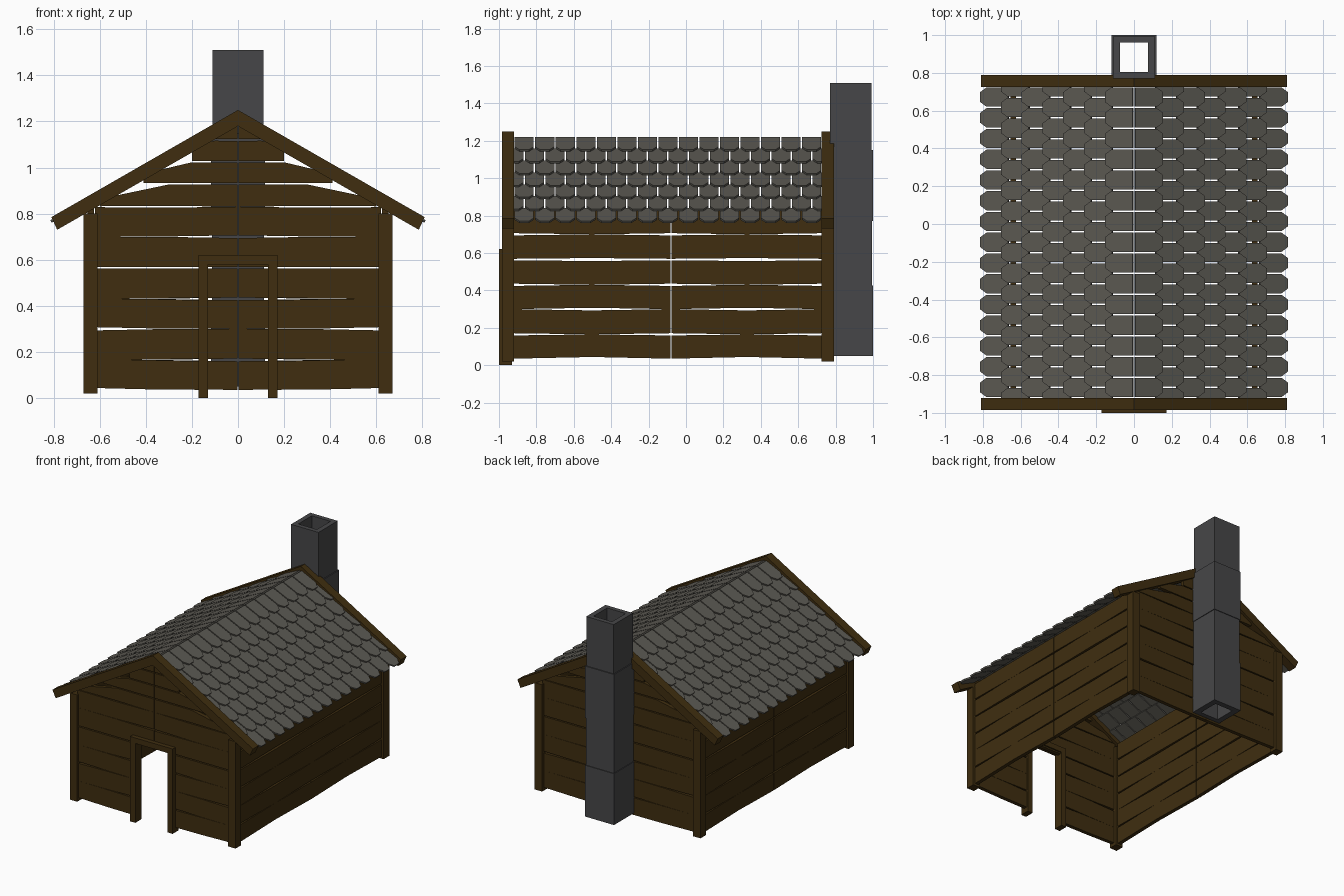
import bpy, bmesh, math
from mathutils import Vector

if "Cube" in bpy.data.objects:
    bpy.data.objects.remove(bpy.data.objects["Cube"])


def material(name, rgb):
    m = bpy.data.materials.new(name)
    m.diffuse_color = (*rgb, 1)
    m.use_nodes = True
    m.node_tree.nodes["Principled BSDF"].inputs["Base Color"].default_value = m.diffuse_color
    return m


WOOD = material("wood", (0.05, 0.027, 0.005))
STONE = material("stone", (0.062, 0.062, 0.065))
SLATE = material("slate", (0.105, 0.1, 0.085))


def prism(bm, pts, vec):
    """Extrude a flat outline along vec."""
    a = [bm.verts.new(p) for p in pts]
    b = [bm.verts.new(Vector(p) + Vector(vec)) for p in pts]
    bm.faces.new(a)
    bm.faces.new(b[::-1])
    n = len(a)
    for i in range(n):
        bm.faces.new((a[i], b[i], b[(i + 1) % n], a[(i + 1) % n]))


def box(bm, x0, x1, y0, y1, z0, z1):
    prism(bm, [(x0, y0, z0), (x1, y0, z0), (x1, y1, z0), (x0, y1, z0)], (0, 0, z1 - z0))


def finish(bm, name, mat):
    bmesh.ops.recalc_face_normals(bm, faces=bm.faces)
    me = bpy.data.meshes.new(name)
    bm.to_mesh(me)
    bm.free()
    me.materials.append(mat)
    ob = bpy.data.objects.new(name, me)
    bpy.context.collection.objects.link(ob)


# corner posts
FRONT, BACK = (-0.985, -0.92), (0.725, 0.79)
for name, (y0, y1) in (("front", FRONT), ("back", BACK)):
    for side, s in (("left", -1), ("right", 1)):
        bm = bmesh.new()
        box(bm, s * 0.61, s * 0.67, y0, y1, 0.02, 0.80)
        finish(bm, f"{name}_{side}_post", WOOD)

# gable boards
for name, (y0, y1) in (("front", FRONT), ("back", BACK)):
    bm = bmesh.new()
    for s in (-1, 1):
        outline = [(0, 1.25), (0.81, 0.785), (0.785, 0.73), (0, 1.18)]
        prism(bm, [(s * x, y0, z) for x, z in outline], (0, y1 - y0, 0))
    finish(bm, f"{name}_gable_boards", WOOD)

# plank walls: row boundaries and the uneven gaps (start, middle, end) at each
ROWS = [0.035, 0.165, 0.30, 0.43, 0.565, 0.70, 0.83, 0.93, 1.025, 1.12, 1.19]
INNER, OUTER = (0.012, 0.002, 0), (0, 0.004, 0.014)
G_END = [(0, 0.004, 0.016), INNER, OUTER, INNER, (0.008, 0.008, 0.008), INNER,
         (0, 0.008, 0.004)] + [(0.008, 0.007, 0.006)] * 4
ENDS, MID = (0.012, 0, 0.012), (0, 0.014, 0)
G_SIDE = [(0, 0.018, 0), ENDS, MID, ENDS, (0.008, 0.016, 0.008), ENDS, (0.01, 0.01, 0.01)]


def plank(bm, row, u0, u1, gaps, place, vec, gable=False):
    us = (u0, (u0 + u1) / 2, u1)
    low = [(u, ROWS[row] + g / 2) for u, g in zip(us, gaps[row])]
    top = [(u, ROWS[row + 1] - g / 2) for u, g in zip(us, gaps[row + 1])]
    if gable:
        top = [(u, min(z, 1.21 - 0.577 * u)) for u, z in top]
    prism(bm, [place(u, z) for u, z in low + top[::-1]], vec)


HALF_WIDTH = [0.62] * 6 + [0.60, 0.41, 0.20, 0.10]
for name, y in (("front_wall", -0.968), ("back_wall", 0.742)):
    bm = bmesh.new()
    for s in (-1, 1):
        for r, w in enumerate(HALF_WIDTH):
            start = 0.14 if name == "front_wall" and r < 4 else 0.002
            plank(bm, r, start, w, G_END, lambda u, z: (s * u, y, z), (0, 0.028, 0), True)
    finish(bm, name, WOOD)

for name, s in (("left_wall", -1), ("right_wall", 1)):
    bm = bmesh.new()
    for y0, y1 in ((-0.925, -0.082), (-0.078, 0.73)):
        for r in range(6):
            plank(bm, r, y0, y1, G_SIDE, lambda u, z: (s * 0.626, u, z), (s * 0.028, 0, 0))
    finish(bm, name, WOOD)

# door frame
bm = bmesh.new()
for s in (-1, 1):
    box(bm, s * 0.13, s * 0.172, -1.0, -0.93, 0, 0.58)
box(bm, -0.172, 0.172, -1.0, -0.93, 0.58, 0.62)
finish(bm, "door_frame", WOOD)

# roof tiles: staggered rows with clipped lower corners
C, S = math.cos(math.radians(30)), 0.5
Y0, Y1, COLS = -0.92, 0.727, 15
PITCH, LENGTH, CHAMFER, GAP, THICK = 0.11 / C, 0.14 / C, 0.032 / C, 0.004, 0.012
STEP = (Y1 - Y0) / COLS
for name, s in (("left_roof", -1), ("right_roof", 1)):
    def slope(d, y, n):
        return Vector((s * (d * C + n * S), y, 1.212 - d * S + n * C))
    bm = bmesh.new()
    for r in range(7):
        d0 = r * PITCH + 0.002
        d1 = d0 + LENGTH
        shift = 0.5 * (r % 2)
        for c in range(COLS + r % 2):
            a = Y0 + (c - shift) * STEP + GAP
            b = a + STEP - 2 * GAP
            outline = [(d0, a), (d1 - CHAMFER, a), (d1, a + 0.025), (d1, b - 0.025),
                       (d1 - CHAMFER, b), (d0, b)]
            # trim half tiles at the gables
            if a < Y0:
                m = (a + b) / 2
                outline = [(d0, m), (d1, m)] + outline[3:]
            elif b > Y1:
                m = (a + b) / 2
                outline = outline[:3] + [(d1, m), (d0, m)]
            pts = [slope(d, y, 0.014 * (d - d0) / LENGTH) for d, y in outline]
            prism(bm, pts, (s * S * THICK, 0, C * THICK))
    finish(bm, name, SLATE)

# hollow chimney stacked from four sections
bm = bmesh.new()
LEVELS = [0.05, 0.425, 0.77, 1.15, 1.51]
for i in range(4):
    e = 0.118 if i % 2 == 0 else 0.113
    e = 0.111 if i == 3 else e
    rings = []
    for z in LEVELS[i:i + 2]:
        for h, k in ((e, e), (0.075, 0.078)):
            rings.append([bm.verts.new((x * h, 0.882 + y * k, z))
                          for x, y in ((-1, -1), (1, -1), (1, 1), (-1, 1))])
    lo_out, lo_in, hi_out, hi_in = rings
    for p, q in ((lo_out, hi_out), (hi_out, hi_in), (hi_in, lo_in), (lo_in, lo_out)):
        for j in range(4):
            k = (j + 1) % 4
            bm.faces.new((p[j], p[k], q[k], q[j]))
finish(bm, "chimney", STONE)
